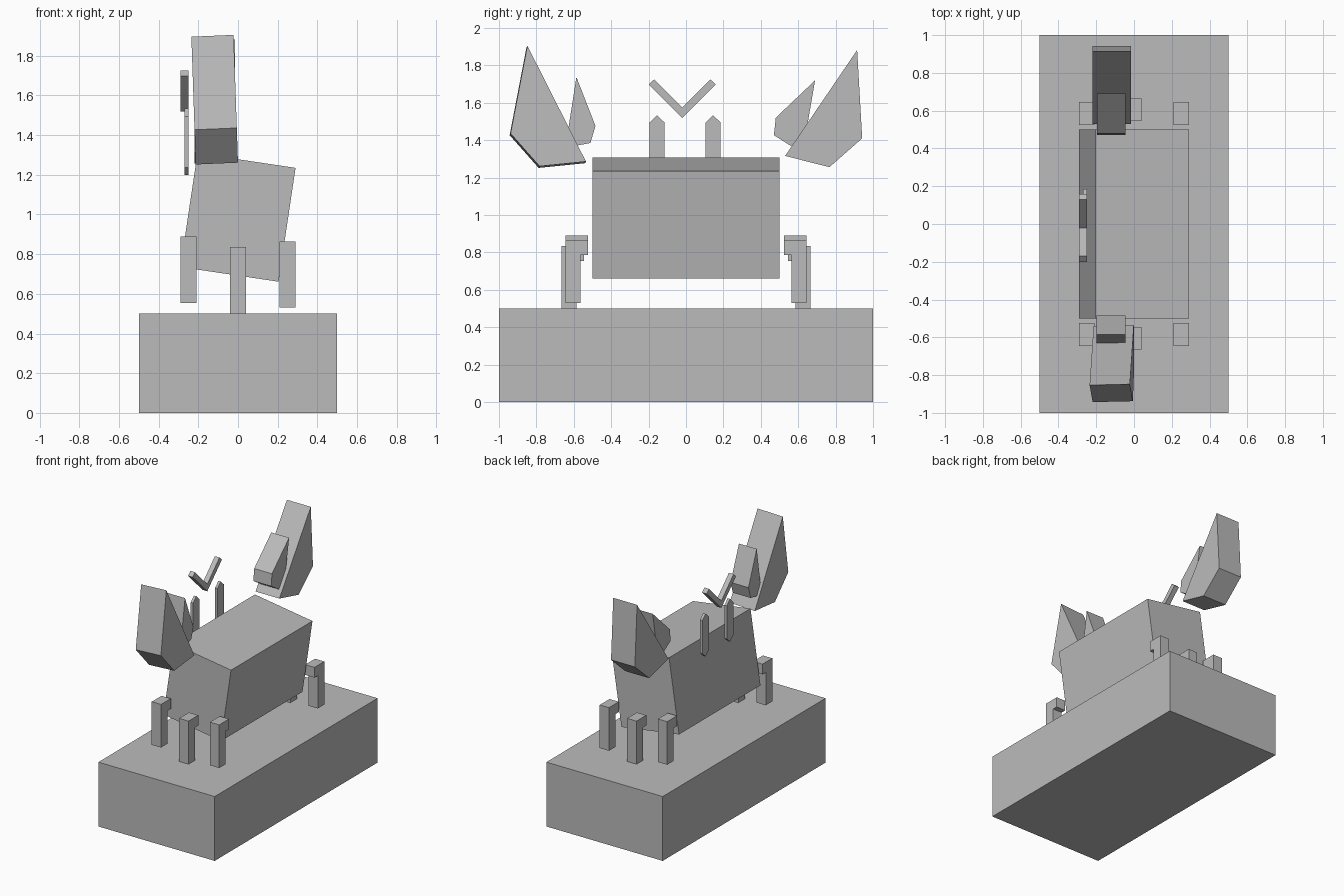
import bpy, bmesh, math
from mathutils import Matrix, Vector

if "Cube" in bpy.data.objects:
    bpy.data.objects.remove(bpy.data.objects["Cube"])

grey = bpy.data.materials.new("stone_grey")
grey.diffuse_color = (0.5, 0.5, 0.5, 1)
grey.use_nodes = True
grey.node_tree.nodes["Principled BSDF"].inputs["Base Color"].default_value = grey.diffuse_color


def finish(name, bm):
    bmesh.ops.recalc_face_normals(bm, faces=bm.faces)
    me = bpy.data.meshes.new(name)
    bm.to_mesh(me)
    bm.free()
    me.materials.append(grey)
    ob = bpy.data.objects.new(name, me)
    bpy.context.collection.objects.link(ob)
    return ob


def box(name, size, centre, tilt=0):
    bm = bmesh.new()
    bmesh.ops.create_cube(bm, size=1, matrix=Matrix.Translation(centre)
                          @ Matrix.Rotation(tilt, 4, 'Y')
                          @ Matrix.Diagonal((*size, 1)))
    return finish(name, bm)


def prism(name, profile, x0, across, lean=0):
    """Side profile of (y, z) points swept along 'across'; lean shifts x with height."""
    bm = bmesh.new()
    base = profile[0][1]
    low = [bm.verts.new((x0 + lean * (z - base), y, z)) for y, z in profile]
    high = [bm.verts.new(v.co + Vector(across)) for v in low]
    bm.faces.new(low)
    bm.faces.new(high)
    n = len(low)
    for i in range(n):
        j = (i + 1) % n
        bm.faces.new((low[i], low[j], high[j], high[i]))
    return finish(name, bm)


# Plinth and leaning body
box("base", (1, 2, 0.5), (0, 0, 0.25))
box("body", (0.5, 1, 0.58), (0, 0, 0.985), math.radians(8.5))

# Hooked legs, three at each end
for end, s in (("front", -1), ("back", 1)):
    for side, x, foot, inner in (("left", -0.25, 0.555, 0.525),
                                 ("middle", 0, 0.5, 0.545),
                                 ("right", 0.25, 0.53, 0.525)):
        top = foot + 0.335
        hook = [(inner, top), (inner + 0.12, top), (inner + 0.12, foot),
                (inner + 0.04, foot), (inner + 0.04, top - 0.08), (inner, top - 0.08)]
        prism(f"{end}_{side}_leg", [(s * y, z) for y, z in hook], x - 0.04, (0.08, 0, 0))

# Pointed side posts
for name, y in (("front_post", -0.155), ("back_post", 0.145)):
    prism(name, [(y, 1.533), (y + 0.04, 1.495), (y + 0.04, 1.237), (y, 1.2),
                 (y - 0.04, 1.237), (y - 0.04, 1.495)], -0.27, (0.02, 0, 0))

# V-shaped piece above the posts
prism("chevron", [(-0.2, 1.698), (-0.17, 1.725), (-0.02, 1.575), (0.13, 1.725),
                  (0.16, 1.698), (-0.02, 1.52)], -0.29, (0.04, 0, 0))

# Large wedges at each end, each with a smaller one set against it
prism("front_large_wedge", [(-0.853, 1.896), (-0.943, 1.427), (-0.788, 1.252), (-0.54, 1.277)],
      -0.235, (0.213, 0.005, 0.009), -0.034)
prism("front_small_wedge", [(-0.586, 1.738), (-0.484, 1.476), (-0.511, 1.385), (-0.645, 1.36)],
      -0.198, (0.153, 0, 0))
prism("back_large_wedge", [(0.915, 1.882), (0.942, 1.41), (0.767, 1.256), (0.53, 1.316)],
      -0.22, (0.205, 0, 0))
prism("back_small_wedge", [(0.69, 1.72), (0.48, 1.52), (0.47, 1.427), (0.623, 1.33)],
      -0.197, (0.153, 0, 0))
